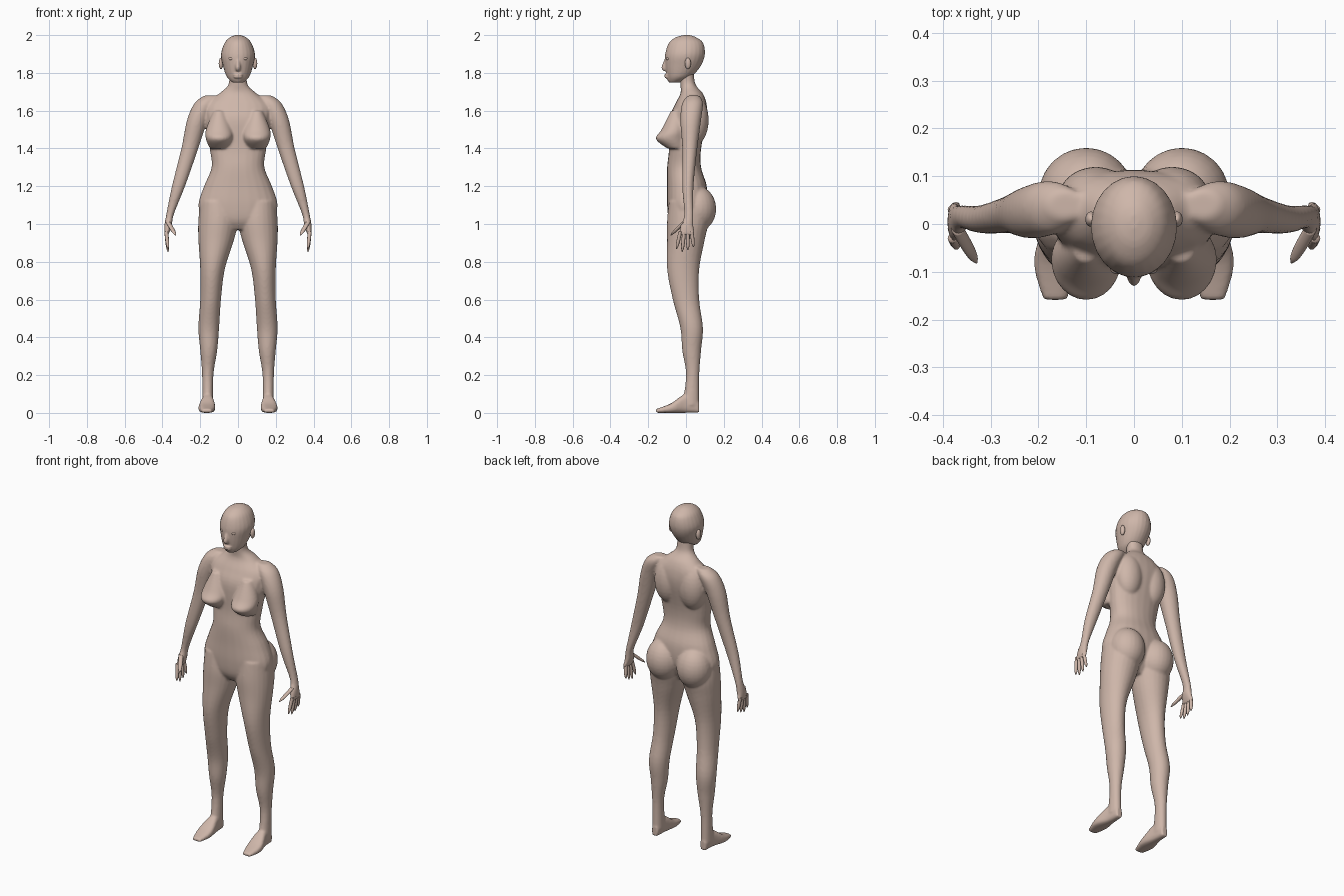
import bpy, bmesh
from math import sin, cos, pi, sqrt, copysign
from mathutils import Matrix, Vector

cube = bpy.data.objects.get("Cube")
if cube:
    bpy.data.objects.remove(cube)

skin = bpy.data.materials.new("skin")
skin.use_nodes = True
skin.diffuse_color = (.62, .47, .4, 1)
skin.node_tree.nodes["Principled BSDF"].inputs["Base Color"].default_value = skin.diffuse_color


def spline(rings, steps=5):
    """Smooth the list of rings with a Hermite curve."""
    rings = [Vector(ring) for ring in rings]
    last = len(rings) - 1
    slopes = [(rings[min(i + 1, last)] - rings[max(i - 1, 0)]) / 2 for i in range(last + 1)]
    smooth = []
    for i in range(last):
        for step in range(steps):
            t = step / steps
            ease = t * t * (3 - 2 * t)
            smooth.append(rings[i].lerp(rings[i + 1], ease)
                          + slopes[i] * t * (1 - t) ** 2
                          - slopes[i + 1] * t * t * (1 - t))
    return smooth + [rings[last]]


def loft(bm, rings, side=1, power=2, along_y=False, sides=24):
    """Closed skin through rings (height, x0, x1, y0, y1); along_y swaps height and y."""
    angles = [2 * pi * k / sides for k in range(sides)]
    loops = []
    for height, x0, x1, y0, y1 in spline(rings):
        loop = []
        for angle in angles:
            u, v = (copysign(abs(wave) ** (2 / power), wave)
                    for wave in (cos(angle), sin(angle)))
            x = side * (x0 + x1 + u * (x1 - x0)) / 2
            y = (y0 + y1 + v * (y1 - y0)) / 2
            loop.append(bm.verts.new((x, height, y) if along_y else (x, y, height)))
        loops.append(loop)
    for lower, upper in zip(loops, loops[1:]):
        for k in range(sides):
            bm.faces.new((lower[k - 1], lower[k], upper[k], upper[k - 1]))
    bm.faces.new(loops[0])
    bm.faces.new(loops[-1])


def centred(rings):
    """Rings (height, half width, front, back) that straddle the middle."""
    return [(height, -half, half, front, back) for height, half, front, back in rings]


def ball(bm, centre, radii, side=1):
    x, y, z = centre
    place = Matrix.Translation((side * x, y, z)) @ Matrix.Diagonal((*radii, 1))
    bmesh.ops.create_uvsphere(bm, u_segments=24, v_segments=16, radius=1, matrix=place)


def digit(bm, base, tip, radius, side):
    """Tapered finger with a rounded tip."""
    rings = []
    for step in range(7):
        t = step / 6
        x, y, z = Vector(base).lerp(Vector(tip), t)
        r = radius * max(.2, sqrt(1 - t ** 4))
        rings.append((z, x - r, x + r, y - r, y + r))
    loft(bm, rings, side, sides=12)


def finish(name, bm, voxel=0, smooth=0):
    """Make the object; with a voxel size, fuse its volumes into one skin."""
    bmesh.ops.recalc_face_normals(bm, faces=bm.faces)
    mesh = bpy.data.meshes.new(name)
    bm.to_mesh(mesh)
    bm.free()
    mesh.materials.append(skin)
    part = bpy.data.objects.new(name, mesh)
    bpy.context.collection.objects.link(part)
    bpy.ops.object.select_all(action='DESELECT')
    part.select_set(True)
    bpy.context.view_layer.objects.active = part
    if voxel:
        fuse = part.modifiers.new("fuse", 'REMESH')
        fuse.mode = 'VOXEL'
        fuse.voxel_size = voxel
        soften = part.modifiers.new("soften", 'SMOOTH')
        soften.iterations = smooth
        for modifier in ("fuse", "soften"):
            bpy.ops.object.modifier_apply(modifier=modifier)
    bpy.ops.object.shade_smooth()


# Torso and neck
body = bmesh.new()
loft(body, centred([
    (.97, .1, -.06, .05), (1.02, .18, -.09, .08), (1.1, .21, -.1, .11),
    (1.2, .18, -.1, .11), (1.3, .14, -.1, .08), (1.4, .15, -.09, .08),
    (1.55, .17, -.09, .11), (1.63, .17, -.06, .11), (1.69, .1, -.03, .09),
    (1.74, .05, -.03, .05), (1.82, .05, -.04, .04)]), power=2.2)

for side in (1, -1):
    # Back muscle, buttock and breast
    ball(body, (.08, .05, 1.55), (.08, .07, .13), side)
    ball(body, (.1, .06, 1.08), (.1, .1, .12), side)
    loft(body, [(1.6, .07, .13, -.08, 0), (1.5, .03, .17, -.13, 0),
                (1.45, .03, .17, -.16, 0), (1.4, .05, .15, -.1, 0)], side)
    # Leg
    loft(body, [(1.12, .01, .2, -.09, .1), (1.02, 0, .21, -.1, .12),
                (.92, .02, .21, -.1, .1), (.76, .07, .2, -.1, .07),
                (.6, .09, .2, -.07, .07), (.45, .1, .21, -.03, .09),
                (.33, .11, .2, -.02, .08), (.2, .13, .19, 0, .07),
                (.04, .13, .19, -.02, .07)], side)
    # Foot
    loft(body, [(.07, .14, .18, 0, .06), (0, .13, .19, 0, .1),
                (-.08, .12, .21, 0, .05), (-.16, .14, .19, 0, .02)],
         side, power=2.8, along_y=True)
    # Shoulder, arm and palm
    loft(body, [(1.68, .1, .18, .01, .07), (1.64, .12, .23, -.02, .09),
                (1.55, .16, .27, -.03, .08), (1.4, .21, .3, -.02, .06),
                (1.2, .28, .35, -.02, .04), (1.05, .34, .38, -.01, .04),
                (.99, .35, .39, -.03, .04), (.94, .37, .39, -.04, .05)], side)
finish("body", body, voxel=.007, smooth=5)

# Fingers fan out from the palm, the second one longest; thumbs point forward
fingers, thumbs = bmesh.new(), bmesh.new()
for side in (1, -1):
    for i in range(4):
        base = (.38, .02 * i - .03, .96)
        tip = (.37, .03 * i - .05, .85 + .015 * abs(i - 1.2))
        digit(fingers, base, tip, .01, side)
    digit(thumbs, (.37, -.01, 1.01), (.33, -.08, .94), .013, side)
finish("fingers", fingers)
finish("thumbs", thumbs)

# Head with chin, nose and lips
head = bmesh.new()
loft(head, centred([
    (1.75, .03, -.09, -.03), (1.78, .06, -.1, .03), (1.84, .08, -.11, .08),
    (1.9, .09, -.11, .1), (1.96, .07, -.09, .09), (1.99, .04, -.05, .05),
    (2, .01, -.01, .02)]))
ball(head, (0, -.08, 1.77), (.03, .02, .02))
loft(head, centred([(1.88, .01, -.11, -.08), (1.83, .015, -.13, -.08),
                    (1.81, .01, -.12, -.08)]))
for height in (1.79, 1.778):
    ball(head, (0, -.1, height), (.025, .015, .007))
finish("head", head, voxel=.005, smooth=3)

# Eyes and ears
eyes, ears = bmesh.new(), bmesh.new()
for side in (1, -1):
    ball(eyes, (.035, -.092, 1.875), (.015, .013, .009), side)
    ball(ears, (.09, .01, 1.85), (.012, .016, .03), side)
finish("eyes", eyes)
finish("ears", ears)
